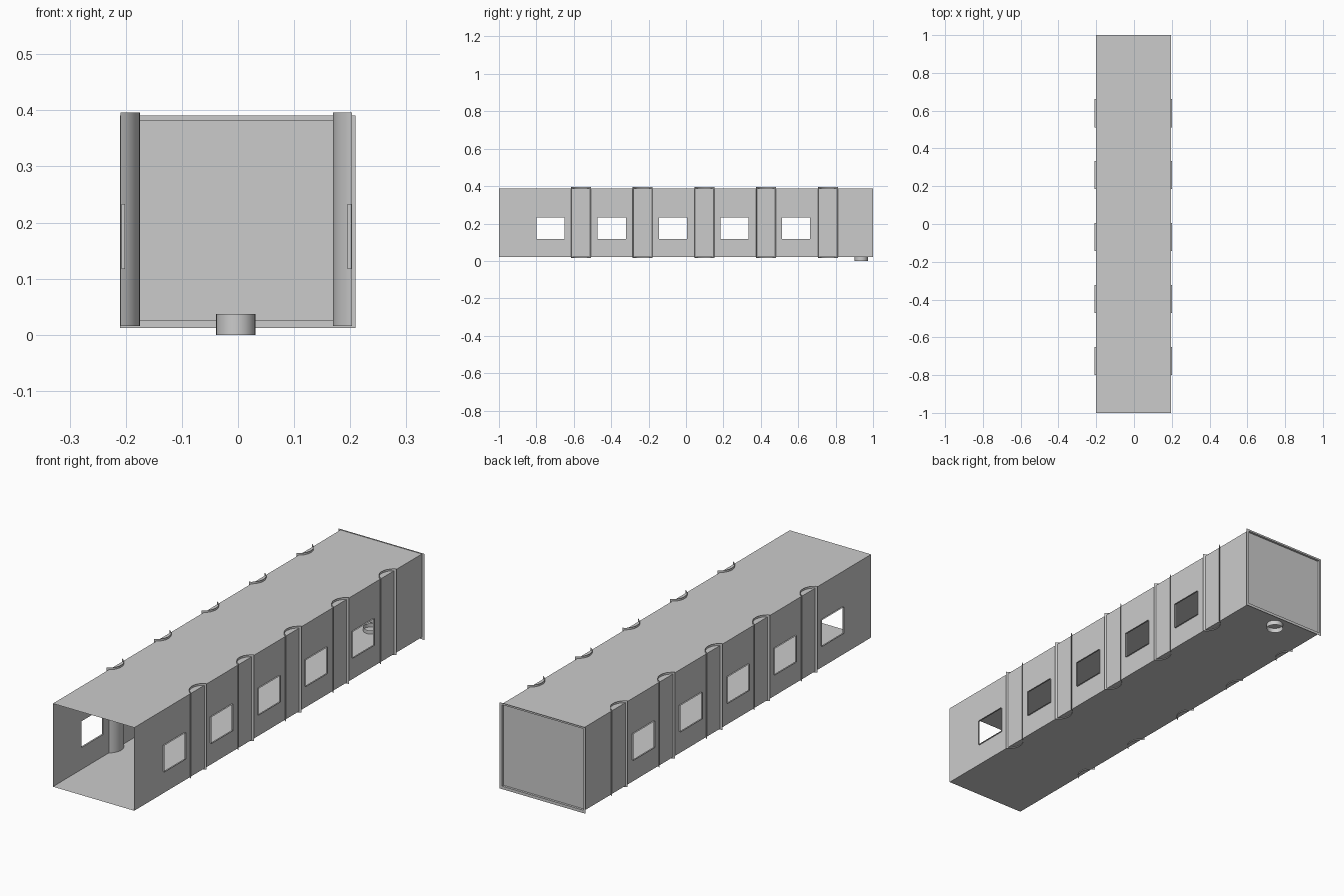
import bpy, bmesh, math
from mathutils import Vector

if "Cube" in bpy.data.objects:
    bpy.data.objects.remove(bpy.data.objects["Cube"])

CX, HW = -0.003, 0.198            # shell centre and half width
Z0, Z1 = 0.021, 0.387             # floor and roof heights
WZ0, WZ1 = 0.117, 0.233           # window sill and head
WINDOWS = [(-0.80 + 0.328 * i, -0.65 + 0.328 * i) for i in range(5)]
COLUMNS = [-0.562 + 0.33 * i for i in range(5)]


def finish(name, bm, smooth=False):
    bmesh.ops.remove_doubles(bm, verts=bm.verts, dist=1e-5)
    mesh = bpy.data.meshes.new(name)
    bm.to_mesh(mesh)
    bm.free()
    ob = bpy.data.objects.new(name, mesh)
    bpy.context.collection.objects.link(ob)
    if smooth:
        bpy.context.view_layer.objects.active = ob
        ob.select_set(True)
        bpy.ops.object.shade_smooth_by_angle(angle=math.radians(40))
        ob.select_set(False)
    return ob


def face(bm, pts):
    return bm.faces.new([bm.verts.new(p) for p in pts])


def strip(bm, a, b, closed=False):
    """Quads joining two matching point rows."""
    n = len(a)
    for i in range(n if closed else n - 1):
        j = (i + 1) % n
        face(bm, (a[i], a[j], b[j], b[i]))


def rect(x0, x1, z0, z1, y):
    return [(x0, y, z0), (x1, y, z0), (x1, y, z1), (x0, y, z1)]


# Shell: floor, roof and two thin walls with window openings
bm = bmesh.new()
xl, xr = CX - HW, CX + HW
for z, order in ((Z0, -1), (Z1, 1)):
    face(bm, [(xl, -1, z), (xr, -1, z), (xr, 1, z), (xl, 1, z)][::order])
ys = [-1] + [y for w in WINDOWS for y in w] + [1]
zs = [Z0, WZ0, WZ1, Z1]
for s in (-1, 1):
    x = CX + s * HW
    for i in range(len(ys) - 1):
        for j in range(3):
            if j == 1 and i % 2 == 1:
                continue
            quad = [(x, ys[i], zs[j]), (x, ys[i + 1], zs[j]),
                    (x, ys[i + 1], zs[j + 1]), (x, ys[i], zs[j + 1])]
            face(bm, quad[::s])
finish("shell", bm)

# Window rims standing out from the walls
bm = bmesh.new()
for s in (-1, 1):
    for y0, y1 in WINDOWS:
        rows = []
        for d in (0, 0.007):
            x = CX + s * (HW + d)
            rows.append([(x, y0, WZ0), (x, y1, WZ0), (x, y1, WZ1), (x, y0, WZ1)])
        strip(bm, rows[0], rows[1], closed=True)
finish("window_rims", bm)

# Curved columns piercing the walls, bulging inward
bm = bmesh.new()
half, depth, outer, seg = 0.0535, 0.034, 0.206, 16
r = (half ** 2 + depth ** 2) / (2 * depth)
a_max = math.asin(half / r)
for s in (-1, 1):
    for yc in COLUMNS:
        low, high = [], []
        for i in range(seg + 1):
            a = -a_max + 2 * a_max * i / seg
            x = CX + s * (outer - depth + r * (1 - math.cos(a)))
            y = yc + r * math.sin(a)
            low.append((x, y, 0.016))
            high.append((x, y, 0.396))
        strip(bm, low, high)
finish("columns", bm, smooth=True)

# End panel: thin flange with a slightly recessed centre
bm = bmesh.new()
flange = rect(-0.21, 0.209, 0.012, 0.391, 1.0)
edge = rect(xl, xr, Z0 + 0.004, Z1 - 0.004, 1.0)
back = rect(xl, xr, Z0 + 0.004, Z1 - 0.004, 0.99)
strip(bm, flange, edge, closed=True)
strip(bm, edge, back, closed=True)
face(bm, back[::-1])
finish("end_panel", bm)

# Open drain tube through the floor
bm = bmesh.new()
rings = [[(CX - 0.001 + 0.035 * math.cos(math.tau * i / 32),
           0.937 + 0.035 * math.sin(math.tau * i / 32), z) for i in range(32)]
         for z in (0, 0.037)]
strip(bm, rings[0], rings[1], closed=True)
finish("floor_tube", bm, smooth=True)
